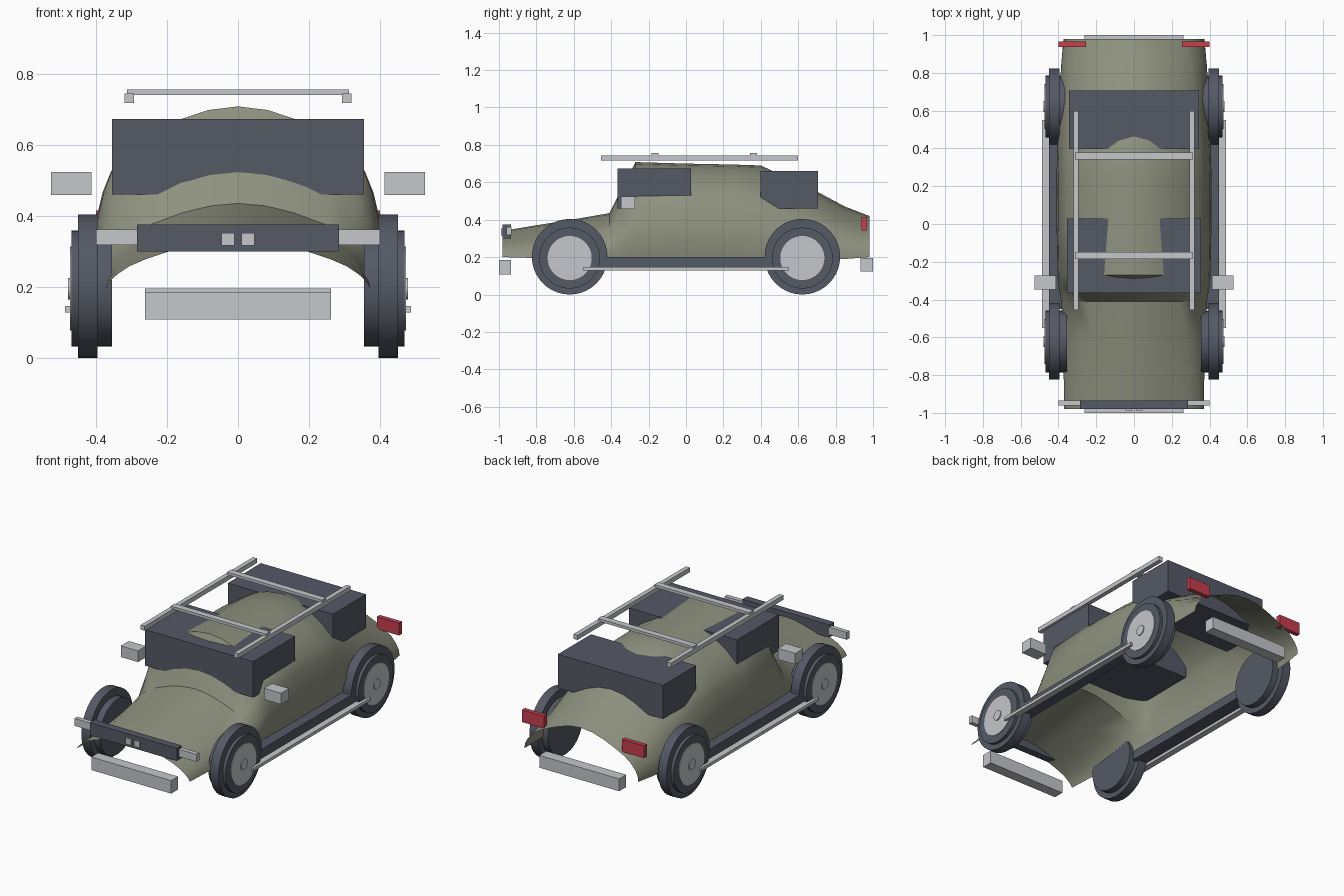
import bpy, bmesh, math
from mathutils import Matrix, Vector

cube = bpy.data.objects.get("Cube")
if cube:
    bpy.data.objects.remove(cube, do_unlink=True)


def material(name, rgb):
    m = bpy.data.materials.new(name)
    m.use_nodes = True
    m.diffuse_color = (*rgb, 1)
    m.node_tree.nodes["Principled BSDF"].inputs["Base Color"].default_value = (*rgb, 1)
    return m


OLIVE = material("olive paint", (0.27, 0.28, 0.21))
DARK = material("dark slate", (0.09, 0.10, 0.13))
SILVER = material("silver", (0.56, 0.57, 0.60))
RED = material("red", (0.56, 0.05, 0.08))


def finish(name, bm, mat, smooth=False):
    bmesh.ops.recalc_face_normals(bm, faces=bm.faces)
    mesh = bpy.data.meshes.new(name)
    bm.to_mesh(mesh)
    bm.free()
    mesh.materials.append(mat)
    ob = bpy.data.objects.new(name, mesh)
    bpy.context.collection.objects.link(ob)
    if smooth:
        bpy.ops.object.select_all(action='DESELECT')
        ob.select_set(True)
        bpy.context.view_layer.objects.active = ob
        bpy.ops.object.shade_smooth_by_angle(angle=math.radians(40))
    return ob


def box(name, mat, x, y, z):
    """Box from three (low, high) ranges."""
    bm = bmesh.new()
    size = Vector((x[1] - x[0], y[1] - y[0], z[1] - z[0]))
    mid = Vector((x[0] + x[1], y[0] + y[1], z[0] + z[1])) / 2
    bmesh.ops.create_cube(bm, size=1, matrix=Matrix.Translation(mid) @ Matrix.Diagonal((*size, 1)))
    return finish(name, bm, mat)


def box_pair(name, mat, x, y, z):
    box("left_" + name, mat, x, y, z)
    box("right_" + name, mat, (-x[1], -x[0]), y, z)


def disc(name, mat, side, x, y, z, radius):
    bm = bmesh.new()
    place = Matrix.Translation((side * (x[0] + x[1]) / 2, y, z)) @ Matrix.Rotation(math.pi / 2, 4, 'Y')
    bmesh.ops.create_cone(bm, cap_ends=True, segments=40, radius1=radius, radius2=radius,
                          depth=x[1] - x[0], matrix=place)
    return finish(name, bm, mat, True)


# Body shell: open arch lofted along y, blending a low and a full section
LOW = [(1, 0), (.97, .12), (.92, .25), (.83, .41), (.7, .56), (.53, .71), (.36, .85), (.18, .96), (0, 1)]
FULL = [(.95, 0), (1, .2), (.98, .37), (.93, .54), (.87, .66), (.68, .80), (.42, .925), (.21, .98), (0, 1)]
# y, half width, bottom, top, fullness
STATIONS = [
    (-.98, .37, .20, .34, 0), (-.8, .375, .195, .37, .15), (-.6, .38, .19, .402, .35),
    (-.41, .39, .19, .435, .6), (-.34, .40, .19, .572, .85), (-.27, .405, .19, .708, 1),
    (0, .41, .19, .70, 1), (.25, .41, .19, .695, 1), (.4, .408, .19, .69, .9), (.55, .403, .19, .62, .68),
    (.7, .40, .19, .55, .55), (.85, .392, .19, .47, .4), (.98, .378, .2, .42, .25)]
bm = bmesh.new()
rings = []
for y, w, low, top, full in STATIONS:
    half = [((a + (c - a) * full) * w, low + (b + (d - b) * full) * (top - low))
            for (a, b), (c, d) in zip(LOW, FULL)]
    outline = half + [(-x, z) for x, z in reversed(half[:-1])]
    rings.append([bm.verts.new((x, y, z)) for x, z in outline])
for r, s in zip(rings, rings[1:]):
    for i in range(len(r) - 1):
        bm.faces.new((r[i], r[i + 1], s[i + 1], s[i]))
finish("body_shell", bm, OLIVE, True)

# Window blocks
box("front_window_block", DARK, (-.355, .355), (-.365, .028), (.46, .673))
box("rear_window_block", DARK, (-.345, .345), (.397, .707), (.46, .66))

# Wheels
for side, s in (("left", 1), ("right", -1)):
    for end, y in (("front", -.622), ("rear", .622)):
        n = f"{side}_{end}_"
        disc(n + "tyre", DARK, s, (.395, .45), y, .202, .202)
        disc(n + "wheel_drum", DARK, s, (.355, .469), y, .195, .163)
        disc(n + "wheel_disc", SILVER, s, (.42, .473), y, .195, .118)
        disc(n + "hub_cap", SILVER, s, (.44, .479), y, .195, .03)

# Sills and side steps
box_pair("sill", DARK, (.37, .45), (-.45, .45), (.145, .2))
box_pair("side_step", SILVER, (.45, .487), (-.55, .55), (.128, .146))

# Grille, lamps and bumpers
box("grille", DARK, (-.285, .285), (-.98, -.935), (.3, .375))
box_pair("grille_plate", SILVER, (.01, .046), (-.988, -.979), (.316, .352))
box_pair("headlamp", SILVER, (.285, .4), (-.96, -.934), (.318, .362))
box_pair("tail_lamp", RED, (.255, .4), (.938, .965), (.342, .415))
box("front_bumper", SILVER, (-.262, .262), (-1, -.936), (.108, .185))
box("rear_bumper", SILVER, (-.262, .262), (.934, 1), (.122, .195))

# Door mirrors
box_pair("mirror", SILVER, (.413, .526), (-.347, -.272), (.458, .524))

# Roof rack
box_pair("rack_rail", SILVER, (.293, .32), (-.455, .598), (.717, .744))
for name, y in (("front", -.166), ("rear", .36)):
    box(name + "_rack_bar", SILVER, (-.312, .312), (y - .019, y + .019), (.74, .756))
